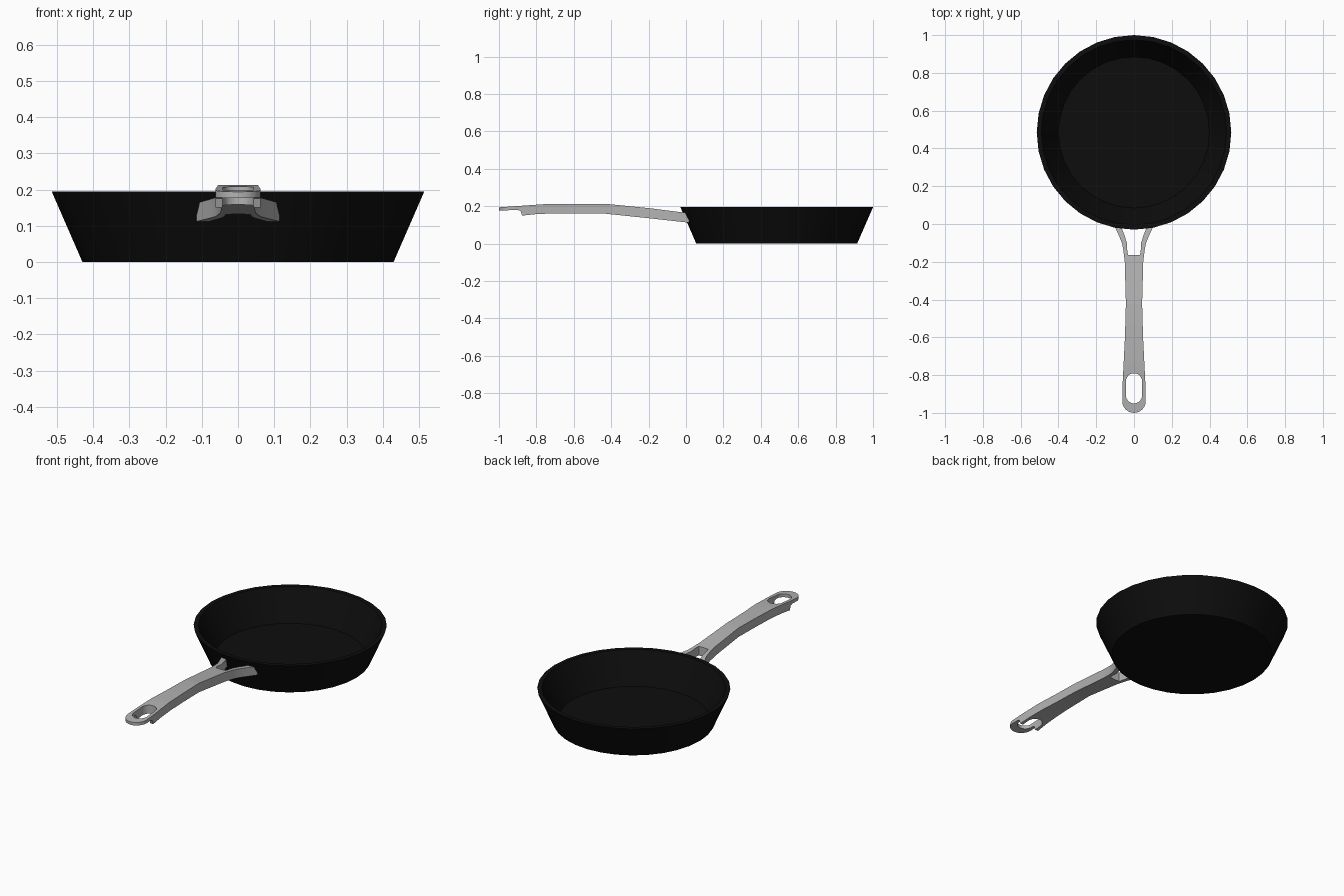
import bpy, bmesh, math

cube = bpy.data.objects.get("Cube")
if cube:
    bpy.data.objects.remove(cube, do_unlink=True)


def material(name, rgb, roughness):
    mat = bpy.data.materials.new(name)
    mat.use_nodes = True
    mat.diffuse_color = (*rgb, 1)
    shader = mat.node_tree.nodes["Principled BSDF"]
    shader.inputs["Base Color"].default_value = (*rgb, 1)
    shader.inputs["Roughness"].default_value = roughness
    return mat


def finish(bm, name, mat):
    bmesh.ops.remove_doubles(bm, verts=bm.verts, dist=0.0005)
    bmesh.ops.recalc_face_normals(bm, faces=bm.faces)
    mesh = bpy.data.meshes.new(name)
    bm.to_mesh(mesh)
    bm.free()
    mesh.materials.append(mat)
    obj = bpy.data.objects.new(name, mesh)
    bpy.context.collection.objects.link(obj)
    bpy.ops.object.select_all(action="DESELECT")
    obj.select_set(True)
    bpy.context.view_layer.objects.active = obj
    bpy.ops.object.shade_smooth_by_angle(angle=math.radians(30))
    return obj


def interpolate(points, y):
    for (y0, a), (y1, b) in zip(points, points[1:]):
        if y <= y1:
            return a + (b - a) * max(0, y - y0) / (y1 - y0)
    return points[-1][1]


black = material("black iron", (0.004, 0.004, 0.004), 0.6)
steel = material("brushed steel", (0.45, 0.45, 0.45), 0.4)

# Pan body: a closed wall profile turned about its centre
PAN_Y, SIDES = 0.485, 32
profile = [(0.43, 0), (0.515, 0.195), (0.49, 0.195), (0.4, 0.02)]
bm = bmesh.new()
rings = []
for r, z in profile:
    angles = [2 * math.pi * i / SIDES for i in range(SIDES)]
    rings.append([bm.verts.new((r * math.cos(a), PAN_Y + r * math.sin(a), z)) for a in angles])
for low, high in zip(rings, rings[1:]):
    for i in range(SIDES):
        j = (i + 1) % SIDES
        bm.faces.new((low[i], low[j], high[j], high[i]))
bm.faces.new(rings[0])
bm.faces.new(rings[-1])
finish(bm, "pan_body", black)

# Handle curves along y: outline, top and underside
TIP_R, TIP_Y = 0.062, -0.938
SLOT_R, SLOT_FRONT, SLOT_BACK = 0.043, -0.907, -0.833
FORK_Y = -0.165
outline = [(TIP_Y, 0.062), (-0.88, 0.062), (-0.78, 0.057), (-0.6, 0.048), (-0.42, 0.043),
           (-0.2, 0.049), (-0.14, 0.056), (-0.1, 0.064), (-0.05, 0.085), (0.015, 0.115)]
top_line = [(-1, 0.194), (-0.9, 0.201), (-0.73, 0.213), (-0.43, 0.213), (-0.2, 0.19),
            (0.015, 0.163)]
under_line = [(-1, 0.177), (-0.9, 0.18), (-0.885, 0.175), (-0.876, 0.15), (-0.8, 0.158),
              (-0.7, 0.162), (-0.43, 0.16), (-0.2, 0.136), (0.015, 0.112)]
fork_line = [(FORK_Y, 0.03), (-0.15, 0.035), (-0.1, 0.038), (-0.06, 0.05), (0.015, 0.08)]


def outer(y):
    if y < TIP_Y:
        return math.sqrt(max(0, TIP_R ** 2 - (y - TIP_Y) ** 2))
    return interpolate(outline, y)


def inner(y):
    if y > FORK_Y:
        return interpolate(fork_line, y)
    d = max(SLOT_FRONT - y, y - SLOT_BACK, 0)
    return math.sqrt(max(0, SLOT_R ** 2 - d ** 2))


# Stations follow the round tip, both slot ends and every outline point
arc = [math.sin(math.pi / 2 * i / 6) for i in range(7)]
stations = {TIP_Y - TIP_R * s for s in arc}
stations |= {SLOT_FRONT - SLOT_R * s for s in arc} | {SLOT_BACK + SLOT_R * s for s in arc}
stations |= {p[0] for p in outline + top_line + under_line + fork_line}
stations.add(FORK_Y + 0.002)
stations = sorted(round(y, 4) for y in stations)
stations = [y for i, y in enumerate(stations) if i == 0 or y - stations[i - 1] > 0.0006]

# Handle: half sections with the slot and fork left open, mirrored across x
bm = bmesh.new()
for side in (1, -1):
    previous = None
    for y in stations:
        a, b = inner(y) * side, outer(y) * side
        low, high = interpolate(under_line, y), interpolate(top_line, y)
        section = [bm.verts.new(c) for c in ((a, y, low), (b, y, low), (b, y, high), (a, y, high))]
        if previous:
            for i in range(4):
                j = (i + 1) % 4
                quad = (previous[0][i], previous[0][j], section[j], section[i])
                # The inside wall only exists where an opening is present
                if i < 3 or max(abs(a), abs(previous[1])) > 0.0005:
                    bm.faces.new(quad)
        previous = (section, a)
    bm.faces.new(previous[0])
finish(bm, "handle", steel)
